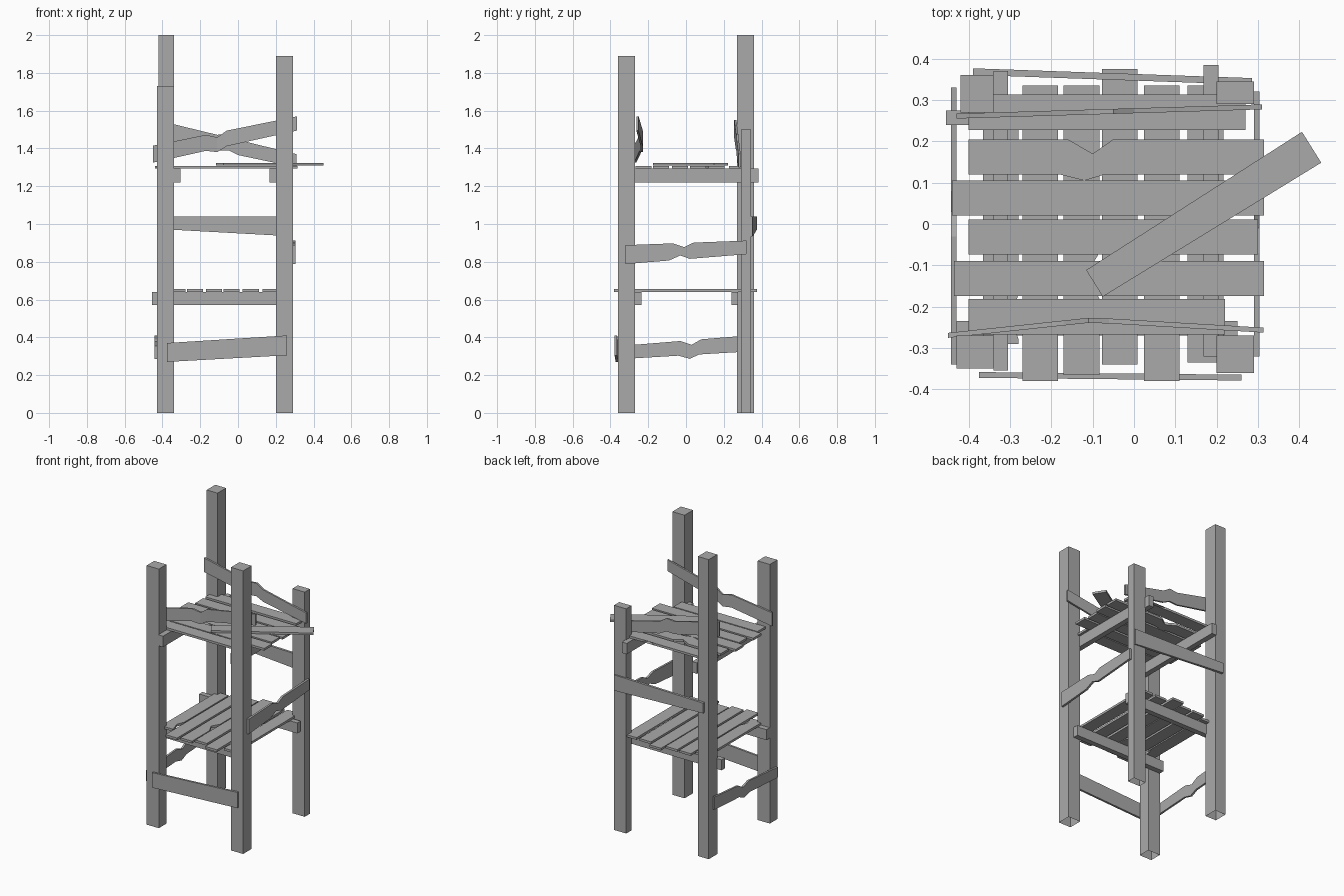
import bpy
import bmesh
from mathutils import Vector

cube = bpy.data.objects.get("Cube")
if cube:
    bpy.data.objects.remove(cube, do_unlink=True)

# One weathered grey for all timber
GREY = (0.4, 0.4, 0.4, 1)
wood = bpy.data.materials.new("weathered grey wood")
wood.use_nodes = True
wood.diffuse_color = GREY
wood.node_tree.nodes["Principled BSDF"].inputs["Base Color"].default_value = GREY


def finish(name, bm):
    bmesh.ops.recalc_face_normals(bm, faces=bm.faces)
    mesh = bpy.data.meshes.new(name)
    bm.to_mesh(mesh)
    bm.free()
    mesh.materials.append(wood)
    obj = bpy.data.objects.new(name, mesh)
    bpy.context.collection.objects.link(obj)
    return obj


def box(name, x, y, z, open_bottom=False):
    """Box from its (low, high) range on each axis."""
    bm = bmesh.new()
    bmesh.ops.create_cube(bm, size=1)
    for v in bm.verts:
        v.co = Vector(r[0] if c < 0 else r[1] for r, c in zip((x, y, z), v.co))
    finish(name, bm)
    if open_bottom:
        mesh = bpy.data.objects[name].data
        bm = bmesh.new()
        bm.from_mesh(mesh)
        bm.normal_update()
        under = [f for f in bm.faces if f.normal.z < -0.9]
        bmesh.ops.delete(bm, geom=under, context="FACES_ONLY")
        bm.to_mesh(mesh)
        bm.free()


def board(name, place, start, end, kinks=()):
    """Board between two ends (along, low edge, high edge).
    Kinks are splintered spots (edge, along, depth);
    place maps (along, across, side 0 or 1) to a 3D point."""
    def edge(side):
        i = 1 if side == "low" else 2
        pts = [(start[0], start[i])]
        for which, u, depth in kinks:
            if which == side:
                for du, lift in ((-0.06, 0), (0, depth), (0.05, 0)):
                    t = (u + du - start[0]) / (end[0] - start[0])
                    pts.append((u + du, start[i] + t * (end[i] - start[i]) + lift))
        return pts + [(end[0], end[i])]

    outline = edge("low") + edge("high")[::-1]
    bm = bmesh.new()
    near, far = ([bm.verts.new(place(u, v, s)) for u, v in outline] for s in (0, 1))
    bm.faces.new(near)
    bm.faces.new(far)
    for i in range(len(near)):
        j = (i + 1) % len(near)
        bm.faces.new((near[i], near[j], far[j], far[i]))
    bmesh.ops.triangulate(bm, faces=[f for f in bm.faces if len(f.verts) > 4])
    return finish(name, bm)


# Corner posts of uneven height
box("front_left_post", (0.2, 0.29), (-0.36, -0.27), (0, 1.89), True)
box("front_right_post", (-0.43, -0.34), (-0.35, -0.27), (0, 1.73), True)
box("back_left_post", (0.2, 0.29), (0.29, 0.345), (0, 1.5), True)
box("back_right_post", (-0.42, -0.34), (0.27, 0.36), (0, 2), True)

# Beams under each platform
box("lower_front_beam", (-0.43, 0.25), (-0.27, -0.235), (0.57, 0.64))
box("lower_back_beam", (-0.455, 0.27), (0.24, 0.275), (0.57, 0.64))
box("upper_right_beam", (-0.34, -0.305), (-0.355, 0.37), (1.22, 1.293))
box("upper_left_beam", (0.168, 0.204), (-0.32, 0.385), (1.22, 1.293))


# Lower platform: planks running front to back
def lower(u, v, s):
    return (v, u, 0.64 + 0.015 * s)


lower_planks = [
    (-0.29, 0.3, -0.365, [("high", -0.22, -0.02)]),
    (-0.38, 0.335, -0.27, []),
    (-0.365, 0.335, -0.17, [("high", -0.12, -0.03)]),
    (-0.34, 0.375, -0.078, []),
    (-0.38, 0.335, 0.024, []),
    (-0.335, 0.335, 0.13, []),
]
for n, (front, back, x, kinks) in enumerate(lower_planks):
    board(f"lower_plank_{n}", lower, (front, x, x + 0.086), (back, x, x + 0.086), kinks)


# Upper platform: planks running side to side
def upper(u, v, s):
    return (u, v, 1.293 + 0.015 * s)


upper_planks = [
    (-0.4, 0.27, 0.228, [("high", 0.07, -0.03)]),
    (-0.4, 0.315, 0.12, [("high", -0.1, -0.035), ("low", -0.12, -0.015)]),
    (-0.44, 0.315, 0.02, [("low", 0, 0.02)]),
    (-0.4, 0.3, -0.074, [("low", -0.19, 0.033)]),
    (-0.435, 0.315, -0.174, [("low", -0.05, 0.025)]),
    (-0.4, 0.22, -0.267, []),
]
for n, (left, right, y, kinks) in enumerate(upper_planks):
    board(f"upper_plank_{n}", upper, (left, y, y + 0.085), (right, y, y + 0.085), kinks)

# Loose plank lying across the top platform
loose = board("loose_plank", lambda u, v, s: (u, v, 1.31 + 0.014 * s),
              (-0.31, -0.038, 0.038), (0.31, -0.044, 0.044))
loose.rotation_euler.z = 0.56
loose.location = (0.167, 0.021, 0)


# Crossed braces above the platform; the front one bows inward
def front_brace(u, v, s):
    bow = 0.033 * max(0, 1 - abs(u + 0.1) / 0.38)
    return (u, -0.278 + 0.02 * (u + 0.45) + bow + 0.012 * s, v)


board("front_brace", front_brace, (-0.45, 1.325, 1.415), (0.313, 1.495, 1.57),
      [("low", -0.11, -0.02), ("high", -0.11, -0.025)])
board("back_brace", lambda u, v, s: (u, 0.268 + 0.03 * u + 0.012 * s, v),
      (-0.43, 1.455, 1.55), (0.31, 1.3, 1.37),
      [("low", -0.05, 0.015), ("high", -0.05, 0.02)])

# Rails nailed to the outside of the posts
board("back_rail", lambda u, v, s: (u, 0.347 - 0.035 * u + 0.016 * s, v),
      (-0.39, 0.972, 1.04), (0.285, 0.935, 1.04))
board("front_rail", lambda u, v, s: (u, -0.376 - 0.01 * u + 0.014 * s, v),
      (-0.375, 0.27, 0.37), (0.26, 0.305, 0.41))
board("left_rail", lambda u, v, s: (0.29 + 0.014 * s, u, v),
      (-0.32, 0.788, 0.888), (0.32, 0.84, 0.912),
      [("low", -0.03, 0.022), ("high", -0.01, -0.022)])
board("right_rail", lambda u, v, s: (-0.43 - 0.013 * s, u, v),
      (-0.34, 0.285, 0.355), (0.33, 0.325, 0.41),
      [("low", 0.02, -0.02), ("high", 0.03, -0.025)])
